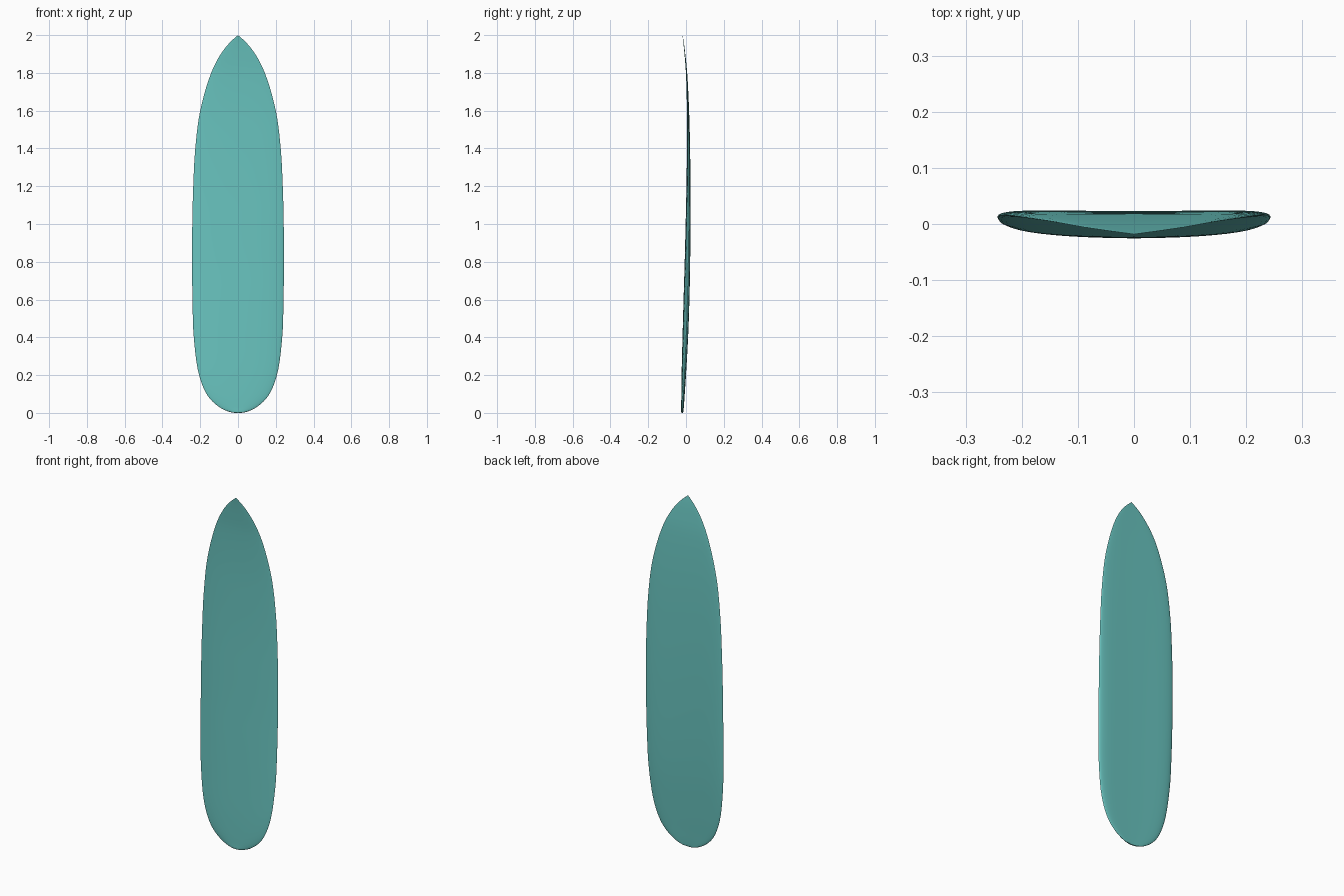
import bpy, bmesh, math

if "Cube" in bpy.data.objects:
    bpy.data.objects.remove(bpy.data.objects["Cube"])

# Stations along the board: height, half width, front centre y, back centre y
STATIONS = [
    (0.000, 0.000, -0.021, -0.019),
    (0.004, 0.040, -0.025, -0.015),
    (0.030, 0.098, -0.0252, -0.012),
    (0.090, 0.160, -0.0250, -0.008),
    (0.200, 0.206, -0.0235, -0.001),
    (0.400, 0.234, -0.0185, 0.010),
    (0.600, 0.241, -0.0130, 0.017),
    (0.800, 0.243, -0.0070, 0.021),
    (1.000, 0.242, -0.0020, 0.023),
    (1.200, 0.237, 0.0025, 0.023),
    (1.400, 0.226, 0.0050, 0.021),
    (1.600, 0.200, 0.0050, 0.016),
    (1.800, 0.142, -0.0005, 0.006),
    (1.900, 0.091, -0.0080, -0.004),
    (1.960, 0.044, -0.0140, -0.0115),
    (2.000, 0.000, -0.0190, -0.0180),
]


def catmull(p0, p1, p2, p3, t):
    # Spline with spacing-aware tangents
    d0, d1, d2 = [max(math.dist(a, b), 1e-6) ** 0.5
                  for a, b in ((p0, p1), (p1, p2), (p2, p3))]
    out = []
    for a, b, c, d in zip(p0, p1, p2, p3):
        m1 = d1 * ((b - a) / d0 - (c - a) / (d0 + d1) + (c - b) / d1)
        m2 = d1 * ((c - b) / d1 - (d - b) / (d1 + d2) + (d - c) / d2)
        out.append(b + m1 * t + (3 * (c - b) - 2 * m1 - m2) * t * t
                   + (2 * (b - c) + m1 + m2) * t ** 3)
    return out


def stations(steps):
    first = [2 * a - b for a, b in zip(STATIONS[0], STATIONS[1])]
    first[0] = STATIONS[1][0]      # tail is symmetric about the stringer
    last = [2 * a - b for a, b in zip(STATIONS[-1], STATIONS[-2])]
    pts = [first] + STATIONS + [last]
    for i in range(1, len(pts) - 2):
        for k in range(steps):
            yield catmull(*pts[i - 1:i + 3], k / steps)
    yield STATIONS[-1]


def section(z, w, yf, yb, n=48):
    # Domed front, soft rail near the back, slightly concave back
    thick = yb - yf
    rail = yf + thick * 0.68
    ring = []
    for i in range(n):
        a = 2 * math.pi * i / n
        c, s = math.cos(a), math.sin(a)
        x = math.copysign(abs(c) ** 0.8, c)
        u = abs(x)
        if s < 0:
            y = rail - (rail - yf) * max(0, 1 - u ** 2.5) ** 0.6
        else:
            y = rail + (yb - rail) * max(0, 1 - u ** 6) ** 0.5 * (1 + 0.4 * u * u)
        ring.append((w * x, y, z))
    return ring


# Board body: loft through the sections
bm = bmesh.new()
rings = [[bm.verts.new(p) for p in section(max(0, z), max(0, w), yf, yb)]
         for z, w, yf, yb in stations(5)]
for lower, upper in zip(rings, rings[1:]):
    n = len(lower)
    for i in range(n):
        j = (i + 1) % n
        bm.faces.new((lower[i], lower[j], upper[j], upper[i]))
for end in (rings[0], rings[-1]):
    bmesh.ops.pointmerge(bm, verts=end,
                         merge_co=(0, sum(v.co.y for v in end) / len(end), end[0].co.z))
bmesh.ops.recalc_face_normals(bm, faces=bm.faces)
mesh = bpy.data.meshes.new("board")
bm.to_mesh(mesh)
bm.free()

board = bpy.data.objects.new("board", mesh)
bpy.context.collection.objects.link(board)
mat = bpy.data.materials.new("teal")
mat.diffuse_color = (0.14, 0.55, 0.52, 1)
mat.use_nodes = True
mat.node_tree.nodes["Principled BSDF"].inputs["Base Color"].default_value = mat.diffuse_color
mesh.materials.append(mat)
bpy.context.view_layer.objects.active = board
board.select_set(True)
bpy.ops.object.shade_smooth_by_angle(angle=math.radians(40))
